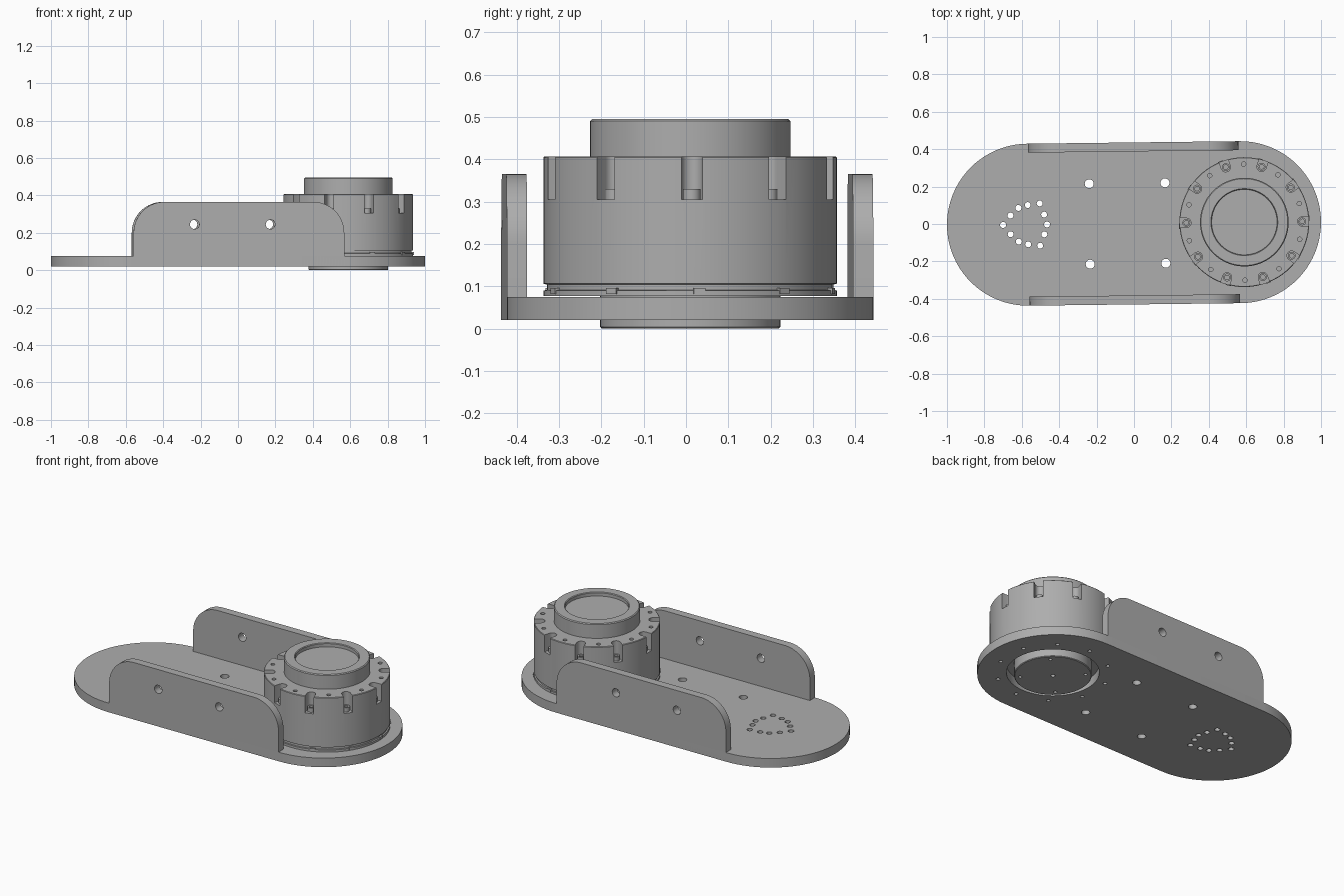
import bpy, bmesh
from math import sin, cos, pi, radians
from mathutils import Matrix, Vector

cube = bpy.data.objects.get("Cube")
if cube:
    bpy.data.objects.remove(cube)

GREY = (0.42, 0.42, 0.42, 1)
mat = bpy.data.materials.new("machined grey")
mat.use_nodes = True
mat.diffuse_color = GREY
mat.node_tree.nodes["Principled BSDF"].inputs["Base Color"].default_value = GREY

# The whole assembly is turned very slightly about z
FRAME = Matrix.Translation((0, 0.003, 0)) @ Matrix.Rotation(radians(0.68), 4, 'Z')
MOTOR_X = 0.59
BASE_Z, DECK_Z = 0.02, 0.075


def arc(cx, cy, r, a0, a1, n):
    return [(cx + r * cos(radians(a0 + (a1 - a0) * i / n)),
             cy + r * sin(radians(a0 + (a1 - a0) * i / n))) for i in range(n + 1)]


def circle(cx, cy, r, n=20):
    return arc(cx, cy, r, 0, 360, n)[:-1]


def prism(bm, outline, z0, z1, matrix=Matrix()):
    """Extrude a closed outline between two heights."""
    face = bm.faces.new([bm.verts.new((x, y, z0)) for x, y in outline])
    out = bmesh.ops.extrude_face_region(bm, geom=[face])["geom"]
    top = [v for v in out if isinstance(v, bmesh.types.BMVert)]
    bmesh.ops.translate(bm, verts=top, vec=(0, 0, z1 - z0))
    bmesh.ops.transform(bm, matrix=matrix, verts=top + list(face.verts))


def lathe(bm, profile, steps):
    """Revolve a radius/height profile about z."""
    verts = [bm.verts.new((r, 0, z)) for r, z in profile]
    edges = [bm.edges.new(pair) for pair in zip(verts, verts[1:])]
    bmesh.ops.spin(bm, geom=verts + edges, cent=(0, 0, 0), axis=(0, 0, 1),
                   angle=2 * pi, steps=steps, use_merge=True)
    bmesh.ops.remove_doubles(bm, verts=bm.verts, dist=1e-5)


def finish(name, bm, place=Matrix()):
    bmesh.ops.recalc_face_normals(bm, faces=bm.faces)
    bm.transform(FRAME @ place)
    mesh = bpy.data.meshes.new(name)
    bm.to_mesh(mesh)
    bm.free()
    obj = bpy.data.objects.new(name, mesh)
    bpy.context.collection.objects.link(obj)
    mesh.materials.append(mat)
    return obj


def select(obj):
    bpy.ops.object.select_all(action='DESELECT')
    obj.select_set(True)
    bpy.context.view_layer.objects.active = obj


def cut(obj, cutter):
    cutter.hide_render = True
    mod = obj.modifiers.new("cut", 'BOOLEAN')
    mod.operation, mod.solver, mod.object = 'DIFFERENCE', 'EXACT', cutter
    select(obj)
    bpy.ops.object.modifier_apply(modifier=mod.name)
    bpy.data.objects.remove(cutter)


def smooth(obj):
    select(obj)
    bpy.ops.object.shade_smooth_by_angle(angle=radians(25))


def around(angle, radius=0.0):
    return Matrix.Rotation(radians(angle), 4, 'Z') @ Matrix.Translation((radius, 0, 0))


# Base plate with rounded ends
bm = bmesh.new()
END, R = 0.567, 0.433
prism(bm, arc(END, 0, R, -90, 90, 40) + arc(-END, 0, R, 90, 270, 40), BASE_Z, DECK_Z)
plate = finish("base_plate", bm)

# Holes through the plate: motor opening, bolt circle, mounting holes, vent pattern
bm = bmesh.new()
prism(bm, circle(MOTOR_X, 0, 0.255, 64), -0.1, 0.2)
for k in range(10):
    prism(bm, circle(0, 0, 0.011, 12), -0.1, 0.2,
          Matrix.Translation((MOTOR_X, 0, 0)) @ around(36 * k + 18, 0.31))
for x in (-0.237, 0.168):
    for y in (-0.215, 0.215):
        prism(bm, circle(x, y, 0.024), -0.1, 0.2)
for x, y in ((-0.7, 0), (-0.66, 0.05), (-0.617, 0.09), (-0.567, 0.105),
             (-0.503, 0.113), (-0.48, 0.053), (-0.465, 0)):
    for side in ((1, -1) if y else (1,)):
        prism(bm, circle(x, y * side, 0.016, 16), -0.1, 0.2)
cut(plate, finish("plate_cutter", bm))
smooth(plate)

# Side walls with rounded top corners and two holes each
WALL_TOP, CORNER, THICK = 0.365, 0.165, 0.048
outline = ([(-0.563, BASE_Z), (0.563, BASE_Z)]
           + arc(0.563 - CORNER, WALL_TOP - CORNER, CORNER, 0, 90, 16)
           + arc(-0.563 + CORNER, WALL_TOP - CORNER, CORNER, 90, 180, 16))
UPRIGHT = Matrix.Rotation(pi / 2, 4, 'X')
for name, y in (("right_wall", -R + THICK), ("left_wall", R)):
    place = Matrix.Translation((0, y, 0)) @ UPRIGHT
    bm = bmesh.new()
    prism(bm, outline, 0, THICK)
    wall = finish(name, bm, place)
    bm = bmesh.new()
    for x in (-0.237, 0.168):
        prism(bm, circle(x, 0.245, 0.025), -0.1, 0.15)
    cut(wall, finish("wall_cutter", bm, place))
    smooth(wall)

# Motor housing: lower spigot, flange, groove, body, raised hub with a recess
MOTOR = Matrix.Translation((MOTOR_X, 0, 0))
BODY, TOP, SLOT_Z = 0.347, 0.407, 0.305
bm = bmesh.new()
lathe(bm, [(0, 0), (0.209, 0), (0.213, 0.004), (0.213, 0.077), (BODY, 0.077),
           (BODY, 0.09), (0.339, 0.091), (0.339, 0.104), (BODY, 0.106),
           (BODY, TOP - 0.003), (BODY - 0.003, TOP), (0.237, TOP),
           (0.237, 0.49), (0.232, 0.495), (0.179, 0.495), (0.175, 0.491),
           (0.175, 0.472), (0, 0.472)], 72)
motor = finish("motor_housing", bm, MOTOR)

# Screw slots open to the rim, small tapped holes between, holes under the spigot
slot = [(0.1, -0.025), (0.1, 0.025)] + arc(0, 0, 0.025, 90, 270, 12)
bm = bmesh.new()
for k in range(10):
    prism(bm, slot, SLOT_Z, 0.45, around(36 * k, 0.31))
    prism(bm, circle(0, 0, 0.012, 12), 0.36, 0.45, around(36 * k + 18, 0.31))
for k in range(4):
    prism(bm, circle(0, 0, 0.01, 12), -0.05, 0.03, around(90 * k + 45, 0.18))
prism(bm, circle(0, 0, 0.013, 12), -0.05, 0.03)
cut(motor, finish("motor_cutter", bm, MOTOR))
smooth(motor)

# Socket-head screws standing on the slot floors
bm = bmesh.new()
for k in range(10):
    screw = bmesh.new()
    lathe(screw, [(0, SLOT_Z - 0.005), (0.021, SLOT_Z - 0.005), (0.021, 0.33),
                  (0.012, 0.33), (0.012, 0.315), (0, 0.315)], 18)
    screw.transform(around(36 * k, 0.31))
    part = bpy.data.meshes.new("screw_part")
    screw.to_mesh(part)
    screw.free()
    bm.from_mesh(part)
    bpy.data.meshes.remove(part)
smooth(finish("housing_screws", bm, MOTOR))

# Small locking tabs bridging the groove above the flange
bm = bmesh.new()
for k in range(10):
    prism(bm, [(-0.02, -0.014), (0.013, -0.014), (0.013, 0.014), (-0.02, 0.014)],
          0.082, 0.096, around(36 * k + 3, 0.337))
finish("flange_tabs", bm, MOTOR)
